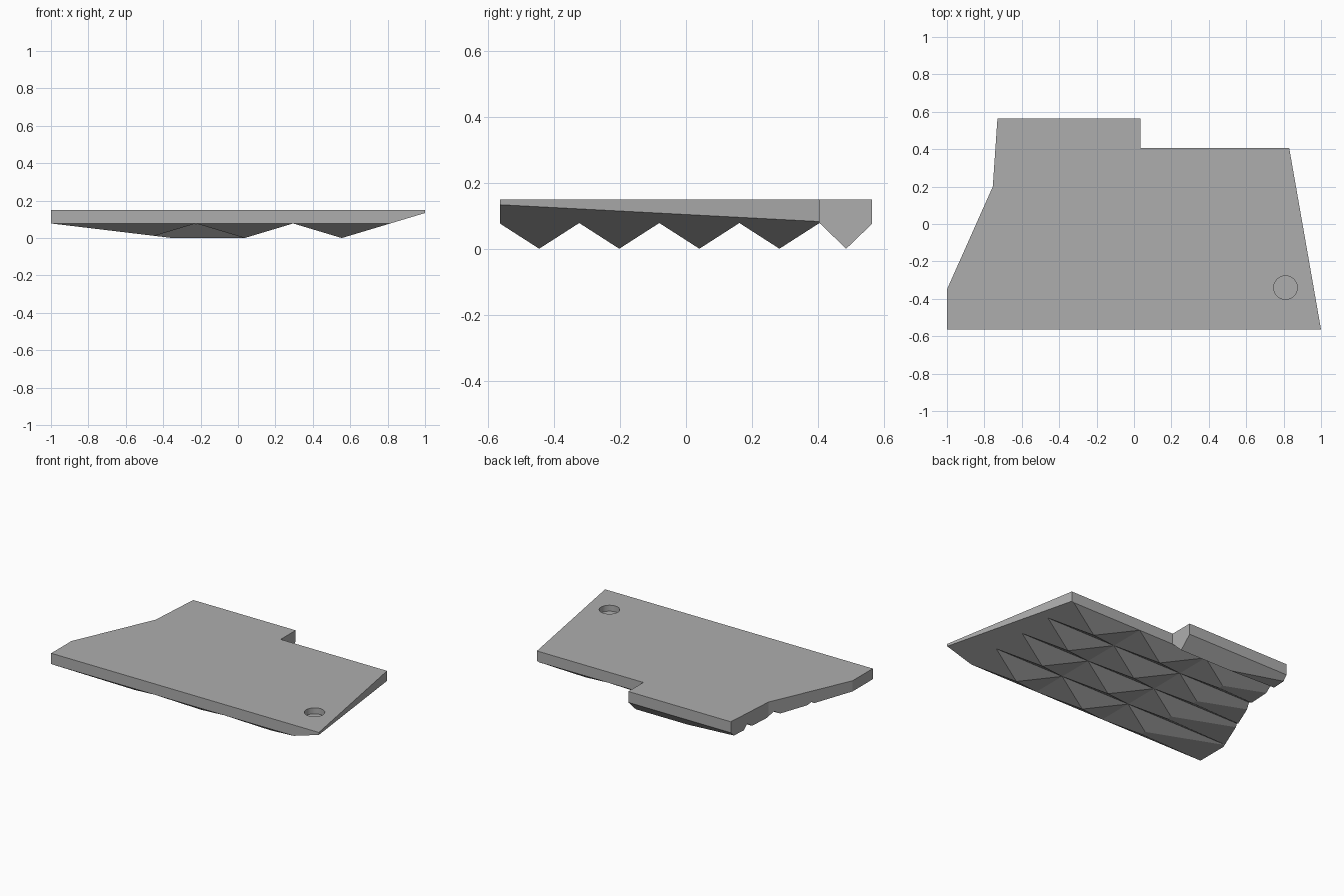
import bpy
import bmesh
from mathutils import Vector

cube = bpy.data.objects.get("Cube")
if cube:
    bpy.data.objects.remove(cube, do_unlink=True)

TOP, VALLEY, LOW = 0.15, 0.078, -0.05
GROOVE_END = 0.407

grey = bpy.data.materials.new("light_grey")
grey.use_nodes = True
grey.diffuse_color = (0.42, 0.42, 0.42, 1)
grey.node_tree.nodes["Principled BSDF"].inputs["Base Color"].default_value = grey.diffuse_color


def prism(name, points, sweep):
    """Extrude a flat polygon along the sweep vector."""
    bm = bmesh.new()
    face = bm.faces.new([bm.verts.new(p) for p in points])
    out = bmesh.ops.extrude_face_region(bm, geom=[face])
    moved = [g for g in out["geom"] if isinstance(g, bmesh.types.BMVert)]
    bmesh.ops.translate(bm, vec=Vector(sweep), verts=moved)
    bmesh.ops.recalc_face_normals(bm, faces=bm.faces)
    mesh = bpy.data.meshes.new(name)
    bm.to_mesh(mesh)
    bm.free()
    obj = bpy.data.objects.new(name, mesh)
    bpy.context.collection.objects.link(obj)
    mesh.materials.append(grey)
    return obj


def cut(body, cutter):
    """Subtract a cutter from the body and discard it."""
    mod = body.modifiers.new("cut", "BOOLEAN")
    mod.operation = "DIFFERENCE"
    mod.solver = "EXACT"
    mod.object = cutter
    bpy.context.view_layer.objects.active = body
    bpy.ops.object.modifier_apply(modifier=mod.name)
    bpy.data.objects.remove(cutter, do_unlink=True)


def vee(centre, before, after):
    """Groove section whose two sides reach z = 0 at the given distances."""
    k = (VALLEY - LOW) / VALLEY
    return [(centre, VALLEY), (centre - before * k, LOW), (centre + after * k, LOW)]


def cut_along_x(body, section):
    cut(body, prism("groove", [(-1.5, y, z) for y, z in section], (3, 0, 0)))


def cut_along_y(body, section, end):
    cut(body, prism("groove", [(x, -0.8, z) for x, z in section], (0, end + 0.8, 0)))


# Plate with its stepped outline
outline = [(-1, -0.565), (1, -0.565), (0.83, 0.405), (0.035, 0.405),
           (0.035, 0.565), (-0.73, 0.565), (-0.755, 0.2), (-1, -0.35)]
plate = prism("studded_plate", [(x, y, -0.02) for x, y in outline], (0, 0, TOP + 0.02))

# Long grooves leave five ridges under the plate
pitch, narrow = 0.243, 0.081
for i in range(4):
    cut_along_x(plate, vee(-0.567 + i * pitch, pitch / 2, pitch / 2))
cut_along_x(plate, vee(0.405, pitch / 2, narrow))
cut_along_x(plate, vee(0.567, narrow, narrow))

# Cross grooves split the four front ridges into pyramids
for x in (0.295, -0.225):
    cut_along_y(plate, vee(x, 0.26, 0.26), GROOVE_END)

# Sloped ends at both sides
slope = VALLEY / 0.26
cut_along_y(plate, [(0.555 + LOW / slope, LOW), (1.3, (1.3 - 0.555) * slope), (1.3, LOW)], 0.8)
ramp = VALLEY / 0.65
cut_along_y(plate, [(-0.35 - LOW / ramp, LOW), (-1.2, 0.85 * ramp), (-1.2, LOW)], 0.8)

# Round blind hole in the top
bpy.ops.mesh.primitive_cylinder_add(vertices=48, radius=0.063, depth=0.1,
                                    location=(0.81, -0.34, TOP + 0.01))
cut(plate, bpy.context.object)
